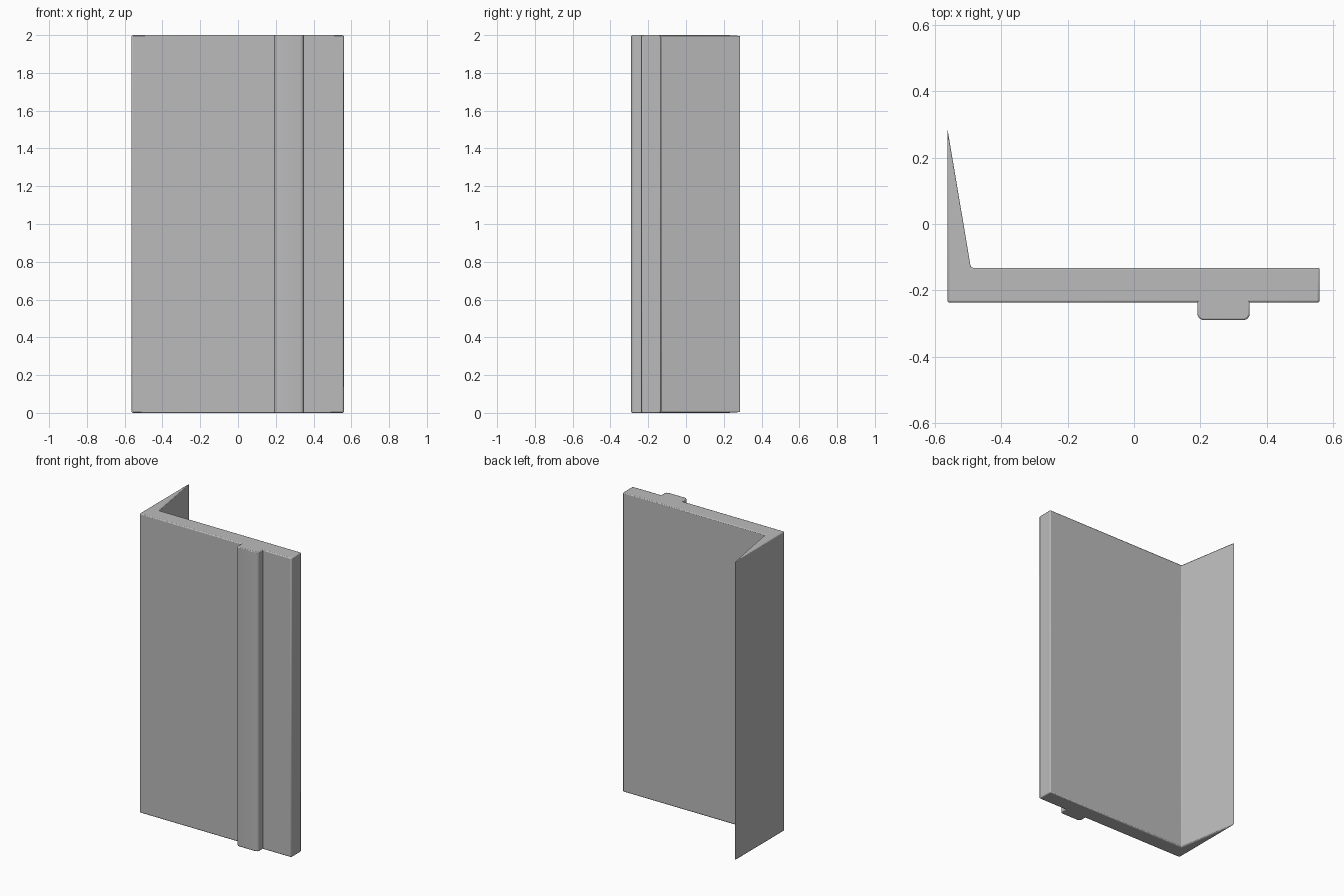
import bpy
import bmesh

HEIGHT = 2.0

cube = bpy.data.objects.get("Cube")
if cube:
    bpy.data.objects.remove(cube, do_unlink=True)

grey = bpy.data.materials.new("plain grey")
grey.use_nodes = True
colour = (0.5, 0.5, 0.5, 1)
grey.diffuse_color = colour
grey.node_tree.nodes["Principled BSDF"].inputs["Base Color"].default_value = colour


def extrude_profile(name, points, rounded, radius, edge_bevel):
    """Extrude a plan outline upward; round some corners, then soften all edges."""
    bm = bmesh.new()
    face = bm.faces.new([bm.verts.new((x, y, 0)) for x, y in points])
    bm.verts.ensure_lookup_table()
    if rounded:
        bmesh.ops.bevel(bm, geom=[bm.verts[i] for i in rounded], affect='VERTICES',
                        offset=radius, segments=4, profile=0.5)
    result = bmesh.ops.extrude_face_region(bm, geom=bm.faces[:])
    top = [v for v in result["geom"] if isinstance(v, bmesh.types.BMVert)]
    bmesh.ops.translate(bm, verts=top, vec=(0, 0, HEIGHT))
    bmesh.ops.recalc_face_normals(bm, faces=bm.faces[:])
    mesh = bpy.data.meshes.new(name)
    bm.to_mesh(mesh)
    bm.free()
    mesh.materials.append(grey)
    obj = bpy.data.objects.new(name, mesh)
    bpy.context.collection.objects.link(obj)
    bevel = obj.modifiers.new("soft edges", 'BEVEL')
    bevel.width = edge_bevel
    bevel.segments = 2
    bevel.limit_method = 'ANGLE'
    bevel.angle_limit = 0.7
    bpy.ops.object.select_all(action='DESELECT')
    obj.select_set(True)
    bpy.context.view_layer.objects.active = obj
    bpy.ops.object.shade_smooth_by_angle(angle=0.6)
    return obj


# Flat panel with a tapered return fin on its right end
extrude_profile("panel_with_fin",
                [(-0.563, -0.237), (0.56, -0.237), (0.56, -0.132),
                 (-0.492, -0.132), (-0.563, 0.29)],
                [], 0, 0.006)

# Rounded vertical rib, seated slightly into the panel front
extrude_profile("front_rib",
                [(0.191, -0.29), (0.349, -0.29), (0.349, -0.22), (0.191, -0.22)],
                [0, 1], 0.02, 0.005)
